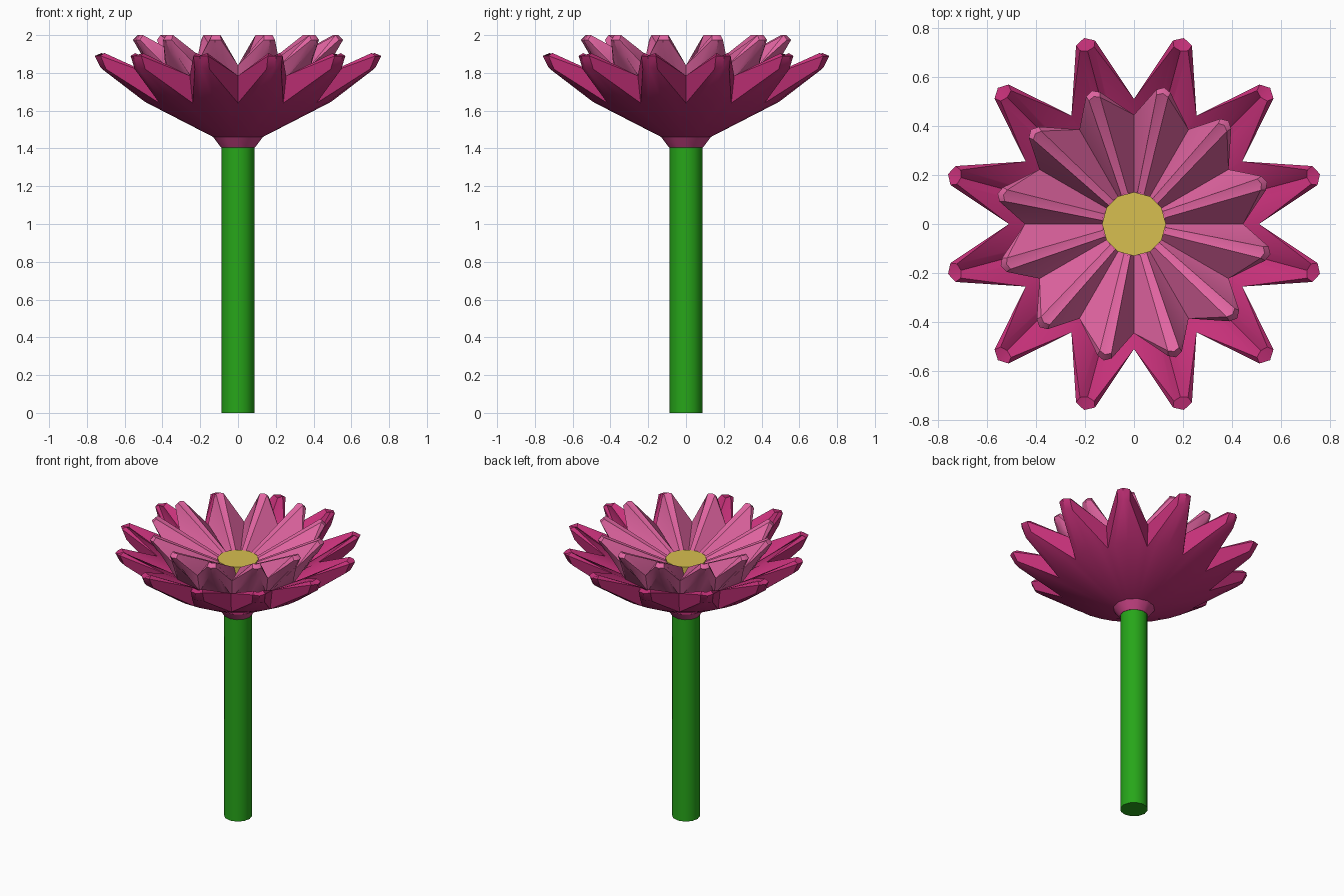
import bpy, bmesh
from math import cos, sin, atan2, radians

if "Cube" in bpy.data.objects:
    bpy.data.objects.remove(bpy.data.objects["Cube"])


def finish(ob, colour):
    m = bpy.data.materials.new(ob.name + "_colour")
    m.diffuse_color = (*colour, 1)
    m.use_nodes = True
    m.node_tree.nodes["Principled BSDF"].inputs["Base Color"].default_value = m.diffuse_color
    ob.data.materials.append(m)
    bpy.ops.object.select_all(action='DESELECT')
    ob.select_set(True)
    bpy.context.view_layer.objects.active = ob
    bpy.ops.object.shade_smooth_by_angle(angle=radians(40))


# whorl of pointed petals; each ring = (valley r, z), (tip side r, z, half width), (tip middle r, z)
def whorl(name, start, valley_offset, rings, colour, n=12):
    bm = bmesh.new()
    loops = []
    for (vr, vz), (sr, sz, hw), (mr, mz) in rings:
        loop = []
        for k in range(n):
            a = radians(start + 360 * k / n)
            d = atan2(hw, sr)
            for r, z, t in ((sr, sz, a - d), (mr, mz, a), (sr, sz, a + d),
                            (vr, vz, a + radians(valley_offset))):
                loop.append(bm.verts.new((r * cos(t), r * sin(t), z)))
        loops.append(loop)
    for lo, hi in zip(loops, loops[1:]):
        for i in range(len(lo)):
            j = (i + 1) % len(lo)
            bm.faces.new((lo[i], lo[j], hi[j], hi[i]))
    bm.faces.new(loops[0][::-1])
    bm.faces.new(loops[-1])
    bmesh.ops.remove_doubles(bm, verts=bm.verts, dist=0.0005)
    bmesh.ops.recalc_face_normals(bm, faces=bm.faces)
    me = bpy.data.meshes.new(name)
    bm.to_mesh(me)
    bm.free()
    ob = bpy.data.objects.new(name, me)
    bpy.context.collection.objects.link(ob)
    finish(ob, colour)


def cone(name, r1, r2, z1, z2, colour):
    bpy.ops.mesh.primitive_cone_add(vertices=12, radius1=r1, radius2=r2, depth=z2 - z1,
                                    location=(0, 0, (z1 + z2) / 2))
    ob = bpy.context.object
    ob.name = name
    finish(ob, colour)


MAGENTA, PINK = (0.56, 0.03, 0.19), (0.76, 0.13, 0.36)

# stem, collar and flower centre
cone("stem", 0.088, 0.088, 0, 1.42, (0.02, 0.38, 0.01))
cone("collar", 0.09, 0.135, 1.405, 1.465, (0.62, 0.06, 0.25))
cone("flower_centre", 0.13, 0.13, 1.6, 1.79, (0.68, 0.52, 0.08))

# outer petals: channelled points, from underside over the rim to the inside
whorl("outer_petals", 15, 15, [
    ((0.13, 1.46), (0.13, 1.46, 0.02), (0.13, 1.46)),
    ((0.48, 1.64), (0.50, 1.65, 0.08), (0.50, 1.65)),
    ((0.48, 1.64), (0.735, 1.82, 0.04), (0.755, 1.83)),
    ((0.51, 1.785), (0.765, 1.89, 0.04), (0.785, 1.89)),
    ((0.51, 1.785), (0.74, 1.905, 0.03), (0.73, 1.89)),
    ((0.14, 1.58), (0.13, 1.55, 0.02), (0.13, 1.52)),
], MAGENTA)

# inner petals: raised ridges leaning to one side
whorl("inner_petals", 17.5, 12.5, [
    ((0.09, 1.44), (0.09, 1.44, 0.01), (0.09, 1.44)),
    ((0.42, 1.72), (0.51, 1.89, 0.03), (0.525, 1.9)),
    ((0.445, 1.84), (0.555, 1.975, 0.03), (0.57, 1.975)),
    ((0.445, 1.84), (0.535, 2.0, 0.024), (0.545, 2.0)),
    ((0.12, 1.73), (0.13, 1.79, 0.014), (0.13, 1.79)),
], PINK)
